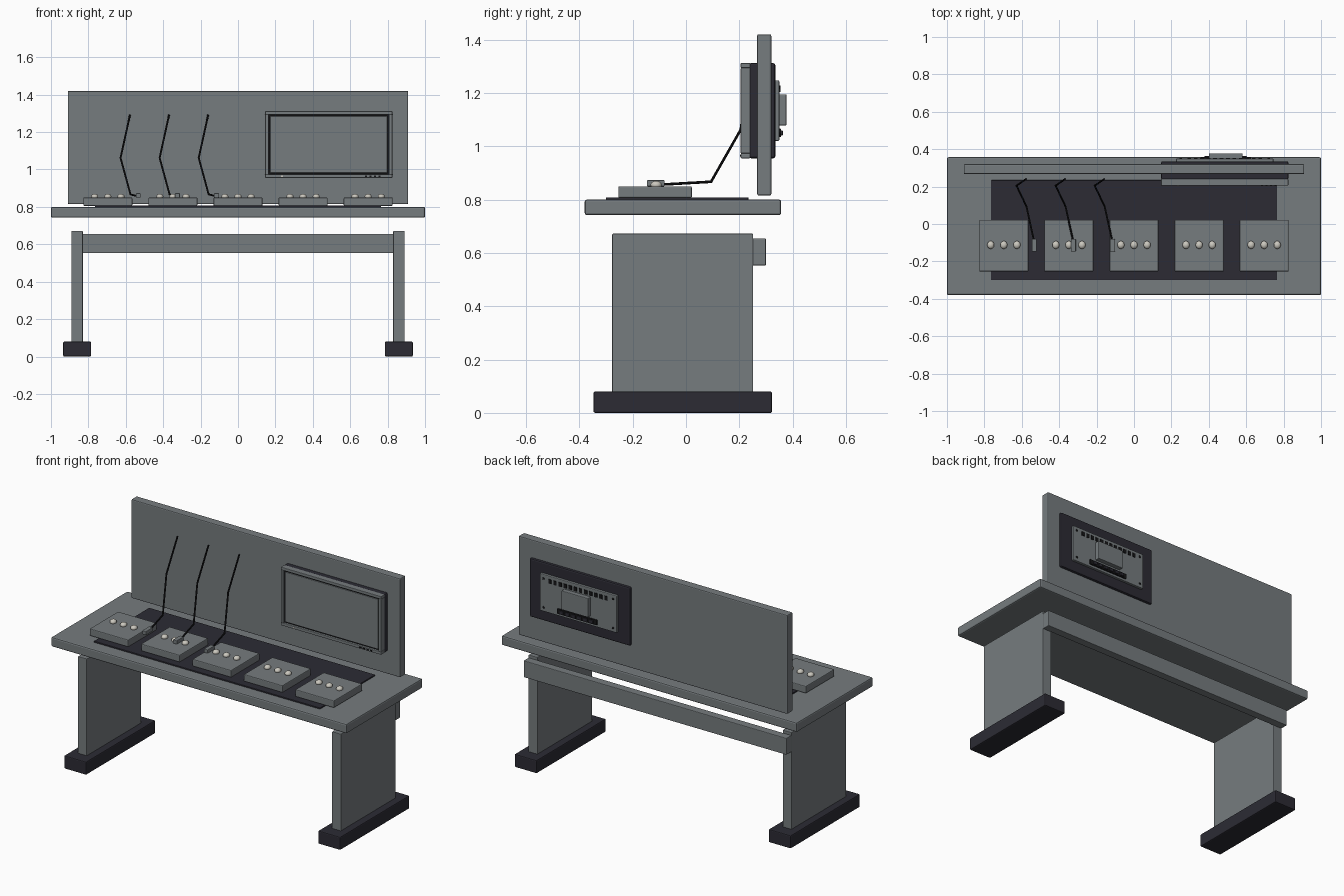
import bpy
import bmesh
from mathutils import Vector, Matrix

cube = bpy.data.objects.get("Cube")
if cube:
    bpy.data.objects.remove(cube, do_unlink=True)


def material(name, rgb):
    m = bpy.data.materials.new(name)
    m.use_nodes = True
    m.diffuse_color = (*rgb, 1)
    m.node_tree.nodes["Principled BSDF"].inputs["Base Color"].default_value = (*rgb, 1)
    return m


GREY = material("steel grey", (0.18, 0.2, 0.21))
DARK = material("dark rubber", (0.025, 0.024, 0.034))
BLACK = material("black plastic", (0.008, 0.008, 0.009))
CREAM = material("cream knob", (0.6, 0.58, 0.52))


def finish(name, bm, mat, bevel=0):
    mesh = bpy.data.meshes.new(name)
    bm.to_mesh(mesh)
    bm.free()
    mesh.materials.append(mat)
    ob = bpy.data.objects.new(name, mesh)
    bpy.context.collection.objects.link(ob)
    if bevel:
        mod = ob.modifiers.new("Bevel", "BEVEL")
        mod.width = bevel
        mod.segments = 2
    return ob


def box(name, x, y, z, mat, bevel=0.006):
    """Box from (min, max) pairs on each axis."""
    bm = bmesh.new()
    bmesh.ops.create_cube(bm, size=1)
    lo, hi = Vector((x[0], y[0], z[0])), Vector((x[1], y[1], z[1]))
    bmesh.ops.scale(bm, vec=hi - lo, verts=bm.verts)
    bmesh.ops.translate(bm, vec=(lo + hi) / 2, verts=bm.verts)
    return finish(name, bm, mat, bevel)


def smooth(ob):
    for p in ob.data.polygons:
        p.use_smooth = True


def dome(name, centre, size, mat):
    bm = bmesh.new()
    bmesh.ops.create_uvsphere(bm, u_segments=16, v_segments=8, radius=1)
    bmesh.ops.scale(bm, vec=size, verts=bm.verts)
    bmesh.ops.translate(bm, vec=centre, verts=bm.verts)
    smooth(finish(name, bm, mat))


def rod(name, a, b, r, mat):
    a, b = Vector(a), Vector(b)
    turn = (b - a).to_track_quat("Z", "Y").to_matrix().to_4x4()
    bm = bmesh.new()
    bmesh.ops.create_cone(bm, cap_ends=True, segments=10, radius1=r, radius2=r,
                          depth=(b - a).length + r,
                          matrix=Matrix.Translation((a + b) / 2) @ turn)
    finish(name, bm, mat)


# Bench frame
box("tabletop", (-1, 1), (-0.38, 0.357), (0.742, 0.8), GREY, 0.008)
box("back_board", (-0.91, 0.91), (0.267, 0.32), (0.815, 1.42), GREY)
box("cross_beam", (-0.89, 0.89), (0.25, 0.3), (0.553, 0.655), GREY, 0.004)
for side, s in (("left", 1), ("right", -1)):
    box(side + "_leg", sorted((0.83 * s, 0.89 * s)), (-0.277, 0.252), (0.075, 0.672), GREY, 0.003)
    box(side + "_foot", sorted((0.785 * s, 0.935 * s)), (-0.347, 0.323), (0, 0.08), DARK)
box("work_mat", (-0.765, 0.765), (-0.3, 0.234), (0.799, 0.808), DARK, 0.002)

# Control boxes with three knobs each
for i in range(5):
    cx = (i - 2) * 0.348
    box(f"control_box_{i + 1}", (cx - 0.131, cx + 0.131), (-0.254, 0.022), (0.806, 0.85), GREY, 0.005)
    for k in (-1, 0, 1):
        dome(f"knob_{i + 1}_{k + 2}", (cx + 0.07 * k, -0.112, 0.855), (0.019, 0.021, 0.015), CREAM)

# Bent cables ending in plugs
CABLE = [(-0.578, 0.24, 1.29), (-0.628, 0.205, 1.062), (-0.575, 0.094, 0.867), (-0.537, -0.08, 0.857)]
for i in range(3):
    path = [Vector(p) + Vector((0.209 * i, 0, 0)) for p in CABLE]
    for j in range(3):
        rod(f"cable_{i + 1}_part_{j + 1}", path[j], path[j + 1], 0.005, BLACK)
    px = path[3].x + 0.004
    box(f"cable_plug_{i + 1}", (px - 0.013, px + 0.013), (-0.147, -0.08), (0.85, 0.873), GREY, 0.003)

# Monitor: dark housing set through the board, grey bezel and screen
X0, X1, Z0, Z1 = 0.145, 0.825, 0.955, 1.312
box("monitor_housing", (X0, X1), (0.236, 0.335), (Z0, Z1), DARK, 0.008)
T = 0.018
FRONT = (0.205, 0.241)
box("bezel_bottom", (X0, X1), FRONT, (Z0, Z0 + T), GREY, 0.003)
box("bezel_top", (X0, X1), FRONT, (Z1 - T, Z1), GREY, 0.003)
box("bezel_right", (X0, X0 + T), FRONT, (Z0 + T, Z1 - T), GREY, 0.003)
box("bezel_left", (X1 - T, X1), FRONT, (Z0 + T, Z1 - T), GREY, 0.003)
box("screen_gap", (X0 + T, X1 - T), (0.218, 0.24), (Z0 + T, Z1 - T), BLACK, 0)
box("screen", (X0 + 0.027, X1 - 0.027), (0.212, 0.235), (Z0 + 0.027, Z1 - 0.027), GREY, 0.002)
for i in range(4):
    bx = 0.685 + 0.024 * i
    box(f"monitor_button_{i + 1}", (bx - 0.006, bx + 0.006), (0.202, 0.207), (0.961, 0.968), BLACK, 0)
box("power_light", (0.23, 0.24), (0.203, 0.207), (0.961, 0.968), CREAM, 0)

# Rear of the monitor: plate, mount, vents, sockets and screws
box("rear_plate", (0.225, 0.745), (0.33, 0.35), (1.02, 1.247), GREY, 0.004)
box("rear_mount", (0.4, 0.58), (0.345, 0.377), (1.078, 1.195), GREY, 0.004)
for i in range(12):
    vx = 0.295 + 0.0345 * i
    box(f"vent_{i + 1}", (vx - 0.01, vx + 0.01), (0.345, 0.354), (1.203, 1.228), BLACK, 0)
box("socket_strip", (0.355, 0.625), (0.345, 0.357), (1.034, 1.066), BLACK, 0.003)
for i in range(6):
    sx = 0.39 + 0.04 * i
    box(f"socket_{i + 1}", (sx - 0.013, sx + 0.013), (0.35, 0.363), (1.041, 1.059), DARK, 0.002)
for x in (0.25, 0.72):
    for z in (1.045, 1.222):
        dome("plate_screw", (x, 0.35, z), (0.007, 0.004, 0.007), BLACK)
